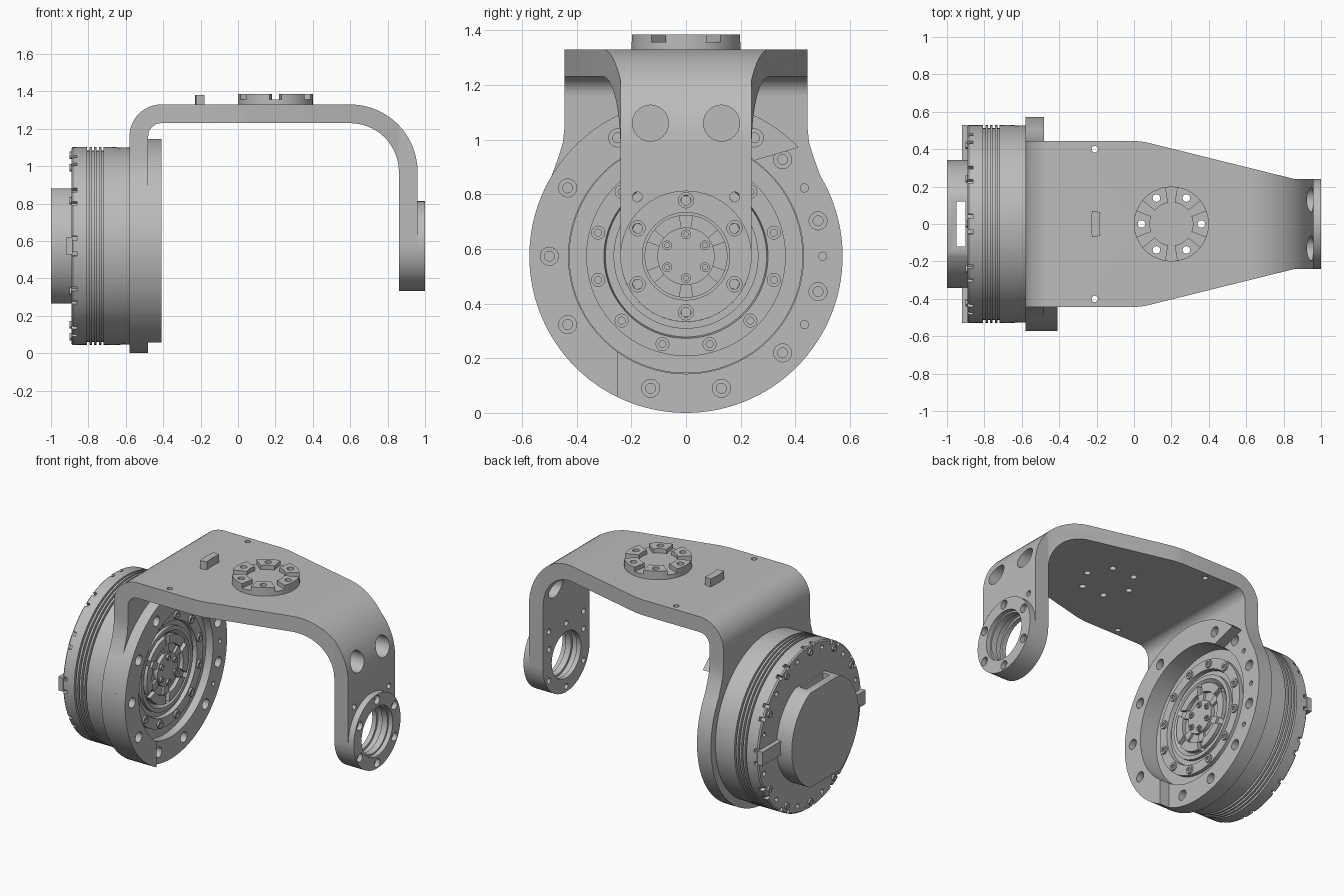
import bpy, bmesh
from math import sin, cos, pi, radians

if "Cube" in bpy.data.objects:
    bpy.data.objects.remove(bpy.data.objects["Cube"], do_unlink=True)

grey = bpy.data.materials.new("light grey metal")
grey.use_nodes = True
grey.diffuse_color = (0.5, 0.5, 0.5, 1)
grey.node_tree.nodes["Principled BSDF"].inputs["Base Color"].default_value = (0.5, 0.5, 0.5, 1)

ZC = 0.573            # height of the rotation axis
AXIS = (0, ZC)        # the same axis as (y, z)
RING = 0.573          # outer radius of the mounting plate
parts = []


def place(axis, h, u, v):
    return {"X": (h, u, v), "Y": (u, h, v), "Z": (u, v, h)}[axis]


def arc(c, r, a0, a1, n):
    """Points on an arc, angles in degrees."""
    return [(c[0] + r * cos(radians(a0 + (a1 - a0) * i / n)),
             c[1] + r * sin(radians(a0 + (a1 - a0) * i / n))) for i in range(n + 1)]


def polar(r, deg, c=AXIS):
    return (c[0] + r * cos(radians(deg)), c[1] + r * sin(radians(deg)))


def prism(bm, axis, pts, h0, h1):
    """Closed outline extruded along an axis."""
    lo = [bm.verts.new(place(axis, h0, *p)) for p in pts]
    hi = [bm.verts.new(place(axis, h1, *p)) for p in pts]
    bm.faces.new(lo)
    bm.faces.new(hi)
    for i in range(len(pts)):
        j = (i + 1) % len(pts)
        bm.faces.new((lo[i], lo[j], hi[j], hi[i]))


def sector(bm, axis, c, r0, r1, inner, outer, h0, h1, n=8):
    """Piece of a ring; inner and outer edges have their own angle ranges."""
    prism(bm, axis, arc(c, r1, *outer, n) + arc(c, r0, inner[1], inner[0], n), h0, h1)


def lathe(bm, axis, c, profile, n=24):
    """Revolve (height, radius) points that start and end at radius zero."""
    rings = []
    for h, r in profile:
        count = n if r > 0 else 1
        rings.append([bm.verts.new(place(axis, h, c[0] + r * cos(2 * pi * i / n),
                                         c[1] + r * sin(2 * pi * i / n))) for i in range(count)])
    for a, b in zip(rings, rings[1:]):
        for i in range(n):
            j = (i + 1) % n
            quad = (a[i % len(a)], a[j % len(a)], b[j % len(b)], b[i % len(b)])
            bm.faces.new(list(dict.fromkeys(quad)))


def rod(bm, axis, c, r, h0, h1, n=24):
    lathe(bm, axis, c, [(h0, 0), (h0, r), (h1, r), (h1, 0)], n)


def counterbore(bm, c, top, r_big, depth, r_small, bottom):
    lathe(bm, "X", c, [(bottom, 0), (bottom, r_small), (top - depth, r_small),
                       (top - depth, r_big), (top + 0.02, r_big), (top + 0.02, 0)], 20)


def make(name, bm):
    bmesh.ops.recalc_face_normals(bm, faces=bm.faces[:])
    mesh = bpy.data.meshes.new(name)
    bm.to_mesh(mesh)
    bm.free()
    mesh.materials.append(grey)
    obj = bpy.data.objects.new(name, mesh)
    bpy.context.scene.collection.objects.link(obj)
    parts.append(obj)
    return obj


def boolean(obj, bm, op="DIFFERENCE"):
    """Apply a boolean and drop the helper."""
    tool = make("cutter", bm)
    tool.hide_render = True
    parts.remove(tool)
    mod = obj.modifiers.new("cut", "BOOLEAN")
    mod.operation, mod.solver, mod.object = op, "EXACT", tool
    graph = bpy.context.evaluated_depsgraph_get()
    mesh = bpy.data.meshes.new_from_object(obj.evaluated_get(graph))
    obj.modifiers.clear()
    obj.data = mesh
    bpy.data.objects.remove(tool, do_unlink=True)


# Bracket arch: bent strip, trimmed to its tapered plan and rounded arm end
bm = bmesh.new()
strip = ([(-0.58, 1.1)] + arc((-0.41, 1.16), 0.17, 180, 90, 12) + arc((0.6, 0.97), 0.36, 90, 0, 20)
         + [(0.96, 0.3), (0.86, 0.3)] + arc((0.6, 0.97), 0.26, 0, 90, 20)
         + arc((-0.41, 1.16), 0.07, 90, 180, 12) + [(-0.48, 1.1)])
prism(bm, "Y", strip, -0.6, 0.6)
arch = make("bracket_arch", bm)
bm = bmesh.new()
half = [(-0.7, 0.445), (0.0, 0.445), (0.06, 0.438), (0.86, 0.24), (1.1, 0.24)]
prism(bm, "Z", half + [(x, -y) for x, y in reversed(half)], 0.1, 1.5)
boolean(arch, bm, "INTERSECT")
bm = bmesh.new()
prism(bm, "X", arc(AXIS, 0.24, 180, 360, 32) + [(0.6, ZC), (0.6, 1.5), (-0.6, 1.5), (-0.6, ZC)], -0.8, 1.2)
boolean(arch, bm, "INTERSECT")

# Bearing boss on the arm end
bm = bmesh.new()
rod(bm, "X", AXIS, 0.24, 0.96, 1.0, 64)
boss = make("arm_boss", bm)


def arm_holes():
    bm = bmesh.new()
    lathe(bm, "X", AXIS, [(0.8, 0), (0.8, 0.15), (0.89, 0.15), (0.89, 0.165), (0.93, 0.165),
                          (0.93, 0.15), (0.97, 0.15), (0.97, 0.16), (1.1, 0.16), (1.1, 0)], 48)
    for k in range(6):
        counterbore(bm, polar(0.205, 30 + 60 * k), 1.0, 0.028, 0.03, 0.018, 0.8)
    for s in (-1, 1):
        rod(bm, "X", (s * 0.13, 1.06), 0.066, 0.5, 1.1, 32)
        rod(bm, "X", (s * 0.178, 0.79), 0.018, 0.7, 1.1)
    return bm


# Top connector: disc with six raised pads and an arc-shaped key
TOP = (0.2, 0)
bm = bmesh.new()
rod(bm, "Z", TOP, 0.2, 1.33, 1.357, 64)
flange = make("top_flange", bm)
bm = bmesh.new()
for k in range(6):
    span = (60 * k - 21, 60 * k + 21)
    sector(bm, "Z", TOP, 0.115, 0.2, span, span, 1.357, 1.385)
pads = make("flange_pads", bm)
bm = bmesh.new()
sector(bm, "Z", TOP, 0.385, 0.43, (170.5, 189.5), (170.5, 189.5), 1.33, 1.382)
make("locating_key", bm)


def top_holes():
    bm = bmesh.new()
    for k in range(6):
        rod(bm, "Z", polar(0.16, 60 * k, TOP), 0.02, 1.1, 1.5)
    for s in (-1, 1):
        rod(bm, "Z", (-0.21, s * 0.4), 0.017, 1.1, 1.5)
    return bm


for obj in (arch, boss):
    boolean(obj, arm_holes())
for obj in (arch, flange, pads):
    boolean(obj, top_holes())

# Mounting plate with necks that flow into the arch, and a thicker ring segment
bm = bmesh.new()
neck = [(0.445, 1.1), (0.445, 1.04), (0.45, 0.99), (0.465, 0.94)]
prism(bm, "X", neck + arc(AXIS, RING, 31, -211, 80) + [(-y, z) for y, z in reversed(neck)], -0.58, -0.48)
plate = make("mounting_plate", bm)
bm = bmesh.new()
sector(bm, "X", AXIS, 0.43, RING, (54.5, 234.5), (44, 244), -0.48, -0.41, 60)
ring = make("raised_ring", bm)
bm = bmesh.new()
rod(bm, "X", AXIS, 0.43, -0.7, -0.3, 120)
for a in (-105, -75, -45, -15, 15, 45):
    counterbore(bm, polar(0.5, a), -0.48, 0.033, 0.05, 0.018, -0.56)
for a in (-30, 0, 30):
    rod(bm, "X", polar(0.5, a), 0.015, -0.54, -0.4, 16)
boolean(plate, bm)
bm = bmesh.new()
for a in (60, 120, 150, 180, 210):
    counterbore(bm, polar(0.5, a), -0.41, 0.033, 0.04, 0.018, -0.47)
boolean(ring, bm)

# Motor housing: turned body with cooling grooves and stepped output face
bm = bmesh.new()
body = [(-0.89, 0), (-0.89, 0.522), (-0.882, 0.53), (-0.81, 0.53)]
for x in (-0.8, -0.775, -0.75, -0.725):
    body += [(x - 0.006, 0.53), (x - 0.006, 0.512), (x + 0.006, 0.512), (x + 0.006, 0.53)]
body += [(-0.7, 0.53), (-0.58, 0.526), (-0.58, 0.428), (-0.53, 0.428), (-0.53, 0.365), (-0.505, 0.365),
         (-0.505, 0.3), (-0.53, 0.295), (-0.53, 0.265), (-0.51, 0.265), (-0.51, 0.24), (-0.53, 0.22),
         (-0.53, 0)]
lathe(bm, "X", AXIS, body, 96)
motor = make("motor_housing", bm)
bm = bmesh.new()
for k in range(12):
    for off in (-4.5, 4.5):
        span = (30 * k + off - 1.3, 30 * k + off + 1.3)
        sector(bm, "X", AXIS, 0.505, 0.56, span, span, -0.95, -0.86, 1)
    rod(bm, "X", polar(0.485, 30 * k + 15), 0.016, -0.95, -0.87, 12)
boolean(motor, bm)

# Output hub: six raised lobes around a centre disc
bm = bmesh.new()
for k in range(6):
    sector(bm, "X", AXIS, 0.16, 0.215, (60 * k - 22, 60 * k + 22), (60 * k - 26, 60 * k + 26), -0.53, -0.505)
    sector(bm, "X", AXIS, 0.1, 0.16, (60 * k + 20, 60 * k + 40), (60 * k + 20, 60 * k + 40), -0.53, -0.515)
rod(bm, "X", AXIS, 0.105, -0.53, -0.505, 48)
make("output_hub", bm)

# Socket screws on the output face and the rear rim
bm = bmesh.new()
spots = [(0.333, 30 * k + 15, -0.505, 0.026, 1) for k in range(12)]
spots += [(0.08, 60 * k + 30, -0.505, 0.018, 1) for k in range(6)]
spots += [(0.485, 30 * k, -0.89, 0.02, -1) for k in range(12)]
for r, a, x, size, d in spots:
    lathe(bm, "X", polar(r, a), [(x - d * 0.01, 0), (x - d * 0.01, size), (x + d * 0.012, size),
                                 (x + d * 0.012, size / 2), (x + d * 0.002, size / 2), (x + d * 0.002, 0)], 12)
make("socket_screws", bm)

# Rear cap with flat top and bottom and a vertical slot
bm = bmesh.new()
prism(bm, "X", arc(AXIS, 0.343, -63.5, 63.5, 32) + arc(AXIS, 0.343, 116.5, 243.5, 32), -1.0, -0.89)
cap = make("rear_cap", bm)
bm = bmesh.new()
prism(bm, "X", [(-0.12, 0.1), (0.12, 0.1), (0.12, 1.1), (-0.12, 1.1)], -0.95, -0.9)
boolean(cap, bm)

# Rear side ribs from the cap to the rim
bm = bmesh.new()
for s in (-1, 1):
    prism(bm, "X", [(s * 0.3, ZC - 0.045), (s * 0.53, ZC - 0.045), (s * 0.53, ZC + 0.045),
                    (s * 0.3, ZC + 0.045)], -0.92, -0.885)
make("rear_ribs", bm)

# Smooth round surfaces, keep hard edges
bpy.ops.object.select_all(action="DESELECT")
for obj in parts:
    obj.select_set(True)
bpy.context.view_layer.objects.active = parts[0]
bpy.ops.object.shade_smooth_by_angle(angle=radians(30))
